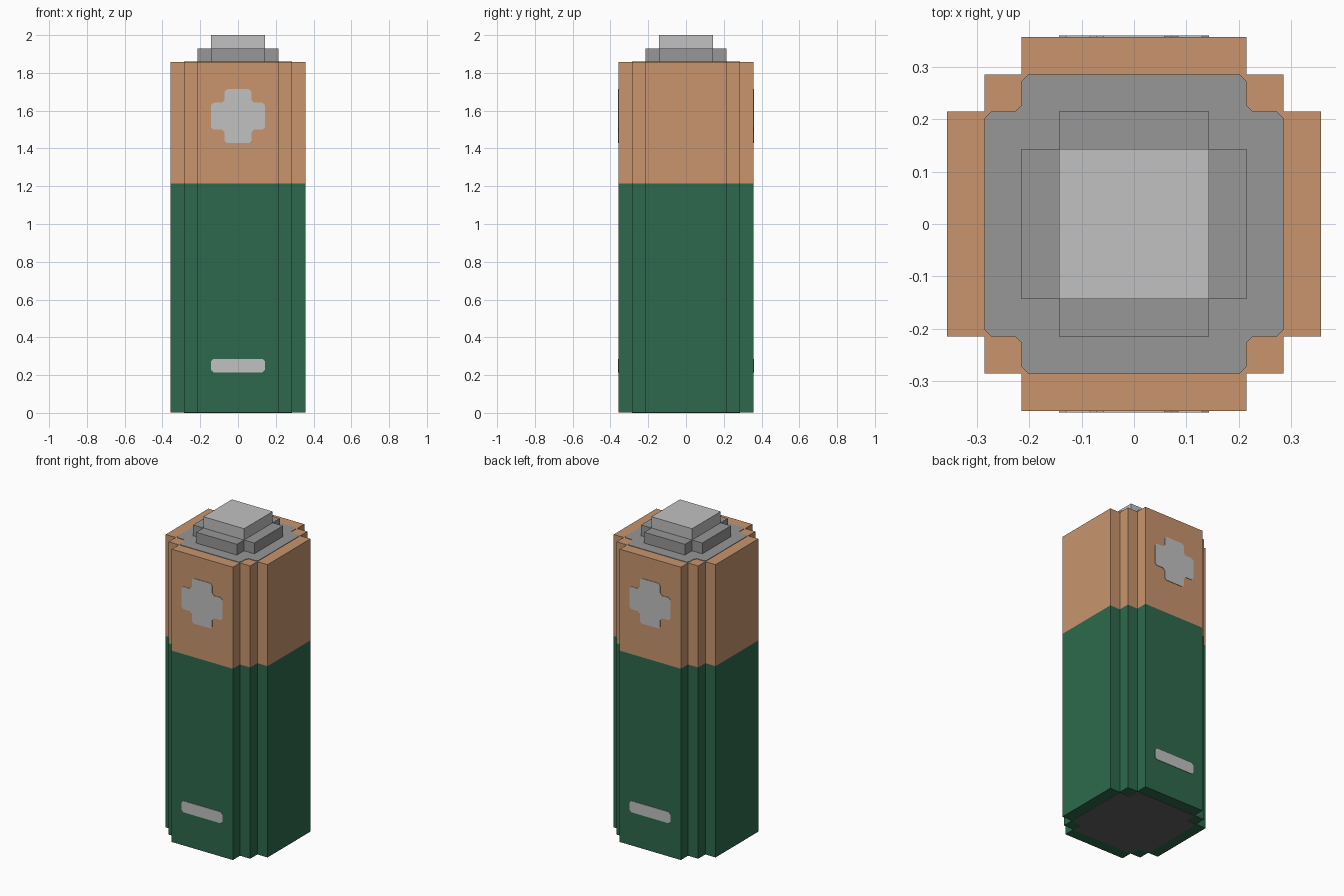
import bpy, bmesh, math
from mathutils import Matrix, Vector

if "Cube" in bpy.data.objects:
    bpy.data.objects.remove(bpy.data.objects["Cube"])

U = 1 / 14      # modelling grid step
T = 0.003       # thickness of painted plates


def srgb(r, g, b):
    def lin(c):
        c /= 255
        return c / 12.92 if c <= 0.04045 else ((c + 0.055) / 1.055) ** 2.4
    return (lin(r), lin(g), lin(b), 1)


def material(name, rgb):
    m = bpy.data.materials.new(name)
    m.diffuse_color = srgb(*rgb)
    m.use_nodes = True
    m.node_tree.nodes["Principled BSDF"].inputs["Base Color"].default_value = m.diffuse_color
    return m


copper = material("copper", (200, 149, 109))
green = material("green", (45, 105, 76))
grey = material("grey", (151, 151, 151))
silver = material("light silver", (193, 193, 193))
dark = material("dark grey", (97, 96, 96))


def outline(quarter, chamfer):
    """Mirror a quarter profile into a closed loop, clipping its corners."""
    q, r = quarter, quarter[::-1]
    pts = (q + [(-x, y) for x, y in r] + [(-x, -y) for x, y in q]
           + [(x, -y) for x, y in r])
    pts = [Vector(p) * U for p in pts]
    if not chamfer:
        return pts
    loop = []
    for i, p in enumerate(pts):
        for other in (pts[i - 1], pts[(i + 1) % len(pts)]):
            loop.append(p + (other - p).normalized() * chamfer)
    return loop


def prism(name, quarter, lo, hi, mat, chamfer=0, matrix=Matrix()):
    bm = bmesh.new()
    face = bm.faces.new([bm.verts.new((p.x, p.y, lo)) for p in outline(quarter, chamfer)])
    ext = bmesh.ops.extrude_face_region(bm, geom=[face], use_keep_orig=True)
    top = [v for v in ext["geom"] if isinstance(v, bmesh.types.BMVert)]
    bmesh.ops.translate(bm, verts=top, vec=(0, 0, hi - lo))
    bmesh.ops.recalc_face_normals(bm, faces=bm.faces)
    bm.transform(matrix)
    me = bpy.data.meshes.new(name)
    bm.to_mesh(me)
    bm.free()
    me.materials.append(mat)
    ob = bpy.data.objects.new(name, me)
    bpy.context.collection.objects.link(ob)
    return ob


# Stepped round cross-sections, as quarter profiles in grid steps
body = [(5, 3), (4, 3), (4, 4), (3, 4), (3, 5)]
disc = [(4, 3), (3, 3), (3, 4)]
collar = [(3, 2), (2, 2), (2, 3)]
plus = [(2, 1), (1, 1), (1, 2)]
CUT = 0.013

# Body halves
prism("lower_body", body, T, 17 * U, green)
prism("upper_body", body, 17 * U, 26 * U, copper)

# End discs
prism("base_disc", disc, 0, T, dark, CUT)
prism("top_disc", disc, 26 * U, 26 * U + T, grey, CUT)

# Raised terminal
prism("terminal_collar", collar, 26 * U, 27 * U, grey)
prism("terminal_cap", [(2, 2)], 27 * U, 28 * U, silver)

# Polarity marks on front and back
for side, angle in (("front", 0), ("back", math.pi)):
    for name, shape, z in (("plus_mark", plus, 22), ("minus_mark", [(2, 0.5)], 3.5)):
        place = (Matrix.Rotation(angle, 4, "Z") @ Matrix.Translation((0, 0, z * U))
                 @ Matrix.Rotation(math.pi / 2, 4, "X"))
        prism(f"{side}_{name}", shape, 5 * U, 5 * U + T, silver, CUT, place)
